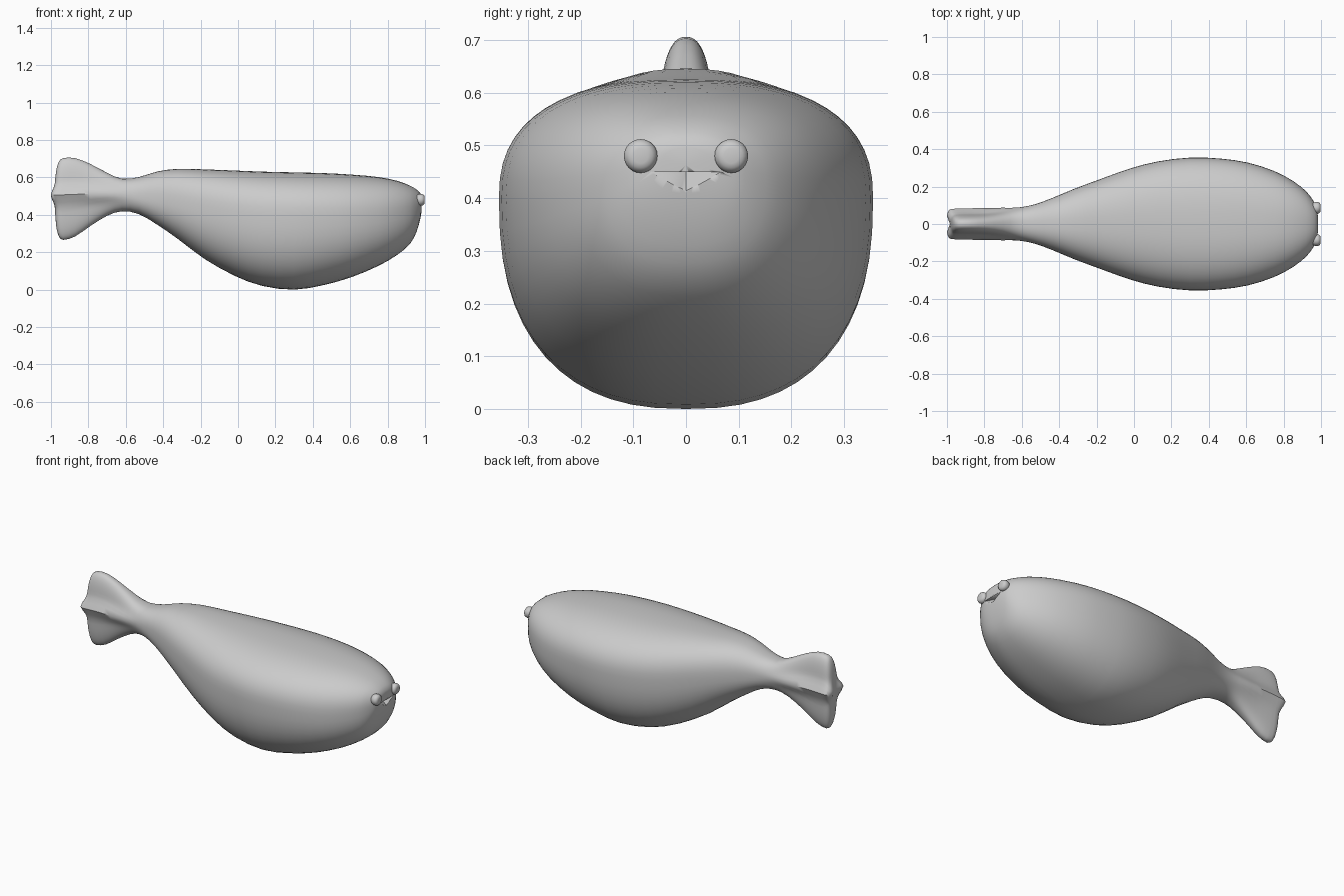
import bpy, bmesh
from math import sin, cos, pi, exp

if "Cube" in bpy.data.objects:
    bpy.data.objects.remove(bpy.data.objects["Cube"])

SEG = 56

# Sections along x: x, top z, bottom z, widest z, half width, ridge bulge, ridge overhang
tail = [
    (-0.978, 0.575, 0.425, 0.505, 0.020, 0.025, 0.022),
    (-0.973, 0.630, 0.345, 0.505, 0.038, 0.035, 0.018),
    (-0.960, 0.680, 0.290, 0.505, 0.048, 0.033, 0.010),
    (-0.935, 0.703, 0.266, 0.507, 0.052, 0.030, 0),
    (-0.870, 0.703, 0.285, 0.510, 0.053, 0.031, 0),
    (-0.790, 0.672, 0.340, 0.510, 0.055, 0.031, 0),
    (-0.700, 0.625, 0.395, 0.510, 0.065, 0.022, 0),
    (-0.620, 0.593, 0.419, 0.508, 0.080, 0.008, 0),
]
body = [
    (-0.53, 0.602, 0.404, 0.50, 0.105),
    (-0.43, 0.632, 0.346, 0.49, 0.142),
    (-0.32, 0.646, 0.270, 0.475, 0.188),
    (-0.18, 0.643, 0.165, 0.45, 0.240),
    (-0.02, 0.637, 0.075, 0.42, 0.297),
    (0.13, 0.631, 0.020, 0.405, 0.335),
    (0.30, 0.627, 0.000, 0.40, 0.355),
    (0.46, 0.623, 0.025, 0.40, 0.350),
    (0.61, 0.615, 0.068, 0.40, 0.328),
    (0.75, 0.602, 0.127, 0.40, 0.283),
    (0.85, 0.582, 0.185, 0.41, 0.230),
    (0.92, 0.556, 0.245, 0.42, 0.175),
    (0.955, 0.535, 0.310, 0.43, 0.130),
    (0.975, 0.515, 0.380, 0.45, 0.092),
    (0.983, 0.495, 0.430, 0.465, 0.045),
]
rows = tail + [r + (0, 0) for r in body]


def spline(a, b, c, d, t):
    return 0.5 * (2 * b + (c - a) * t + (2 * a - 5 * b + 4 * c - d) * t * t
                  + (3 * b - a - 3 * c + d) * t ** 3)


def power(v, e):
    return (1 if v >= 0 else -1) * abs(v) ** e


def finish(bm, name):
    bmesh.ops.recalc_face_normals(bm, faces=bm.faces)
    for f in bm.faces:
        f.smooth = True
    me = bpy.data.meshes.new(name)
    bm.to_mesh(me)
    bm.free()
    ob = bpy.data.objects.new(name, me)
    bpy.context.collection.objects.link(ob)
    return ob


# Body and tail fin: one smooth loft
dense = []
for i in range(len(rows) - 1):
    p = [rows[max(0, min(len(rows) - 1, i + k))] for k in (-1, 0, 1, 2)]
    for t in (0, 0.5):
        dense.append([spline(*c, t) for c in zip(*p)])
dense.append(list(rows[-1]))

bm = bmesh.new()
rings = []
for x, top, bot, mid, w, bulge, over in dense:
    ring = []
    for k in range(SEG):
        a = 2 * pi * k / SEG
        s, c = power(sin(a), 0.82), power(cos(a), 0.82)
        dz = s * ((top - mid) if s > 0 else (mid - bot))
        g = exp(-(dz / 0.04) ** 2)
        y = c * (w + bulge * g)
        ring.append(bm.verts.new((x - over * g, y, mid + dz)))
    rings.append(ring)
for r, q in zip(rings, rings[1:]):
    for k in range(SEG):
        n = (k + 1) % SEG
        bm.faces.new((r[k], r[n], q[n], q[k]))
for ring in (rings[0], rings[-1]):
    mid = bm.verts.new([sum(v.co[i] for v in ring) / SEG for i in range(3)])
    for k in range(SEG):
        bm.faces.new((ring[k], ring[(k + 1) % SEG], mid))
fish = finish(bm, "fish_body")

# Mouth: wedge cut with a flat upper lip
bm = bmesh.new()
v = [bm.verts.new(p) for p in ((0.945, 0, 0.45), (1.02, -0.14, 0.45),
                               (1.02, 0.14, 0.45), (1.02, 0, 0.375))]
for f in ((0, 1, 2), (0, 1, 3), (0, 2, 3), (1, 2, 3)):
    bm.faces.new([v[i] for i in f])
cutter = finish(bm, "mouth_cutter")
cutter.hide_render = True
cutter.hide_viewport = True
cut = fish.modifiers.new("mouth", 'BOOLEAN')
cut.operation = 'DIFFERENCE'
cut.solver = 'EXACT'
cut.object = cutter

bpy.context.view_layer.objects.active = fish
fish.select_set(True)
bpy.ops.object.shade_smooth_by_angle(angle=0.8)

# Eyes: rounded buttons, turned from a small profile
profile = [(0.955, 0.026), (0.968, 0.031), (0.980, 0.032), (0.990, 0.029),
           (0.996, 0.022), (0.998, 0.014)]
for side, name in ((-1, "right_eye"), (1, "left_eye")):
    bm = bmesh.new()
    rs = [[bm.verts.new((x, side * 0.086 + r * cos(2 * pi * k / 24),
                         0.48 + r * sin(2 * pi * k / 24))) for k in range(24)]
          for x, r in profile]
    for r, q in zip(rs, rs[1:]):
        for k in range(24):
            n = (k + 1) % 24
            bm.faces.new((r[k], r[n], q[n], q[k]))
    bm.faces.new(rs[0])
    bm.faces.new(rs[-1])
    finish(bm, name)
